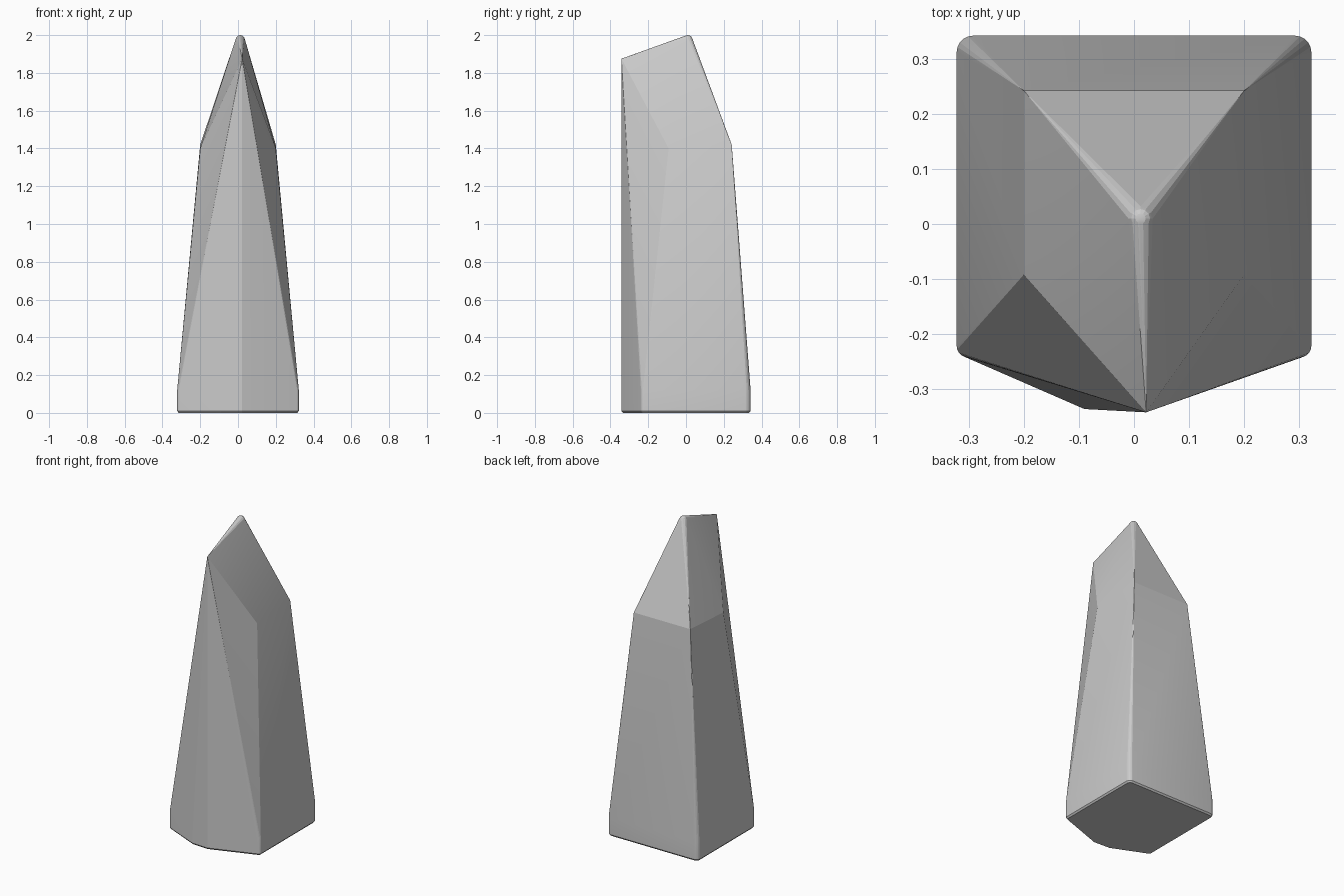
import bpy, bmesh, math
from mathutils import Vector

if "Cube" in bpy.data.objects:
    bpy.data.objects.remove(bpy.data.objects["Cube"])


def arc_corner(x, y, r, z, inset=0.0):
    """Rounded footprint corner whose outer extents reach x, y."""
    sx, sy = math.copysign(1, x), math.copysign(1, y)
    cx, cy = x - sx * r, y - sy * r
    r -= inset
    return [(cx + sx * r * math.cos(a), cy + sy * r * math.sin(a), z)
            for a in (math.radians(90 * i / 5) for i in range(6))]


points = []

# Footprint: rounded corners, pointed front, short upright band and softened bottom edge
for z, inset in ((0.0, 0.008), (0.01, 0.0), (0.12, 0.0)):
    for sx in (-1, 1):
        points += arc_corner(sx * 0.322, 0.342, 0.03, z, inset)
        points += arc_corner(sx * 0.322, -0.242, 0.02, z, inset)
for z, inset in ((0.0, 0.008), (0.01, 0.0)):
    points += [(-0.09, -0.336 + inset, z), (0.022, -0.342 + inset, z)]

# Shoulders where the shaft turns into the tip
for sx in (-1, 1):
    points += [(sx * 0.2, 0.242, 1.42), (sx * 0.2, -0.092, 1.40)]

# Front end of the top ridge
points.append((0.022, -0.342, 1.875))

# Small dome that rounds the apex
r, centre = 0.024, Vector((0.012, 0.010, 1.976))
for tilt in (0, 22.5, 45, 67.5, 85):
    t = math.radians(tilt)
    for i in range(1 if tilt == 0 else 12):
        a = math.tau * i / 12
        points.append(centre + r * Vector((math.sin(t) * math.cos(a),
                                           math.sin(t) * math.sin(a),
                                           math.cos(t))))

# The stone is the convex skin around these points
bm = bmesh.new()
for p in points:
    bm.verts.new(p)
bmesh.ops.convex_hull(bm, input=bm.verts)
bmesh.ops.delete(bm, geom=[v for v in bm.verts if not v.link_faces], context='VERTS')
bmesh.ops.dissolve_limit(bm, angle_limit=math.radians(0.5),
                         verts=bm.verts, edges=bm.edges)
bmesh.ops.recalc_face_normals(bm, faces=bm.faces)
mesh = bpy.data.meshes.new("standing_stone")
bm.to_mesh(mesh)
bm.free()

stone = bpy.data.objects.new("standing_stone", mesh)
bpy.context.collection.objects.link(stone)
bpy.context.view_layer.objects.active = stone
stone.select_set(True)
bpy.ops.object.shade_smooth_by_angle(angle=math.radians(12))
